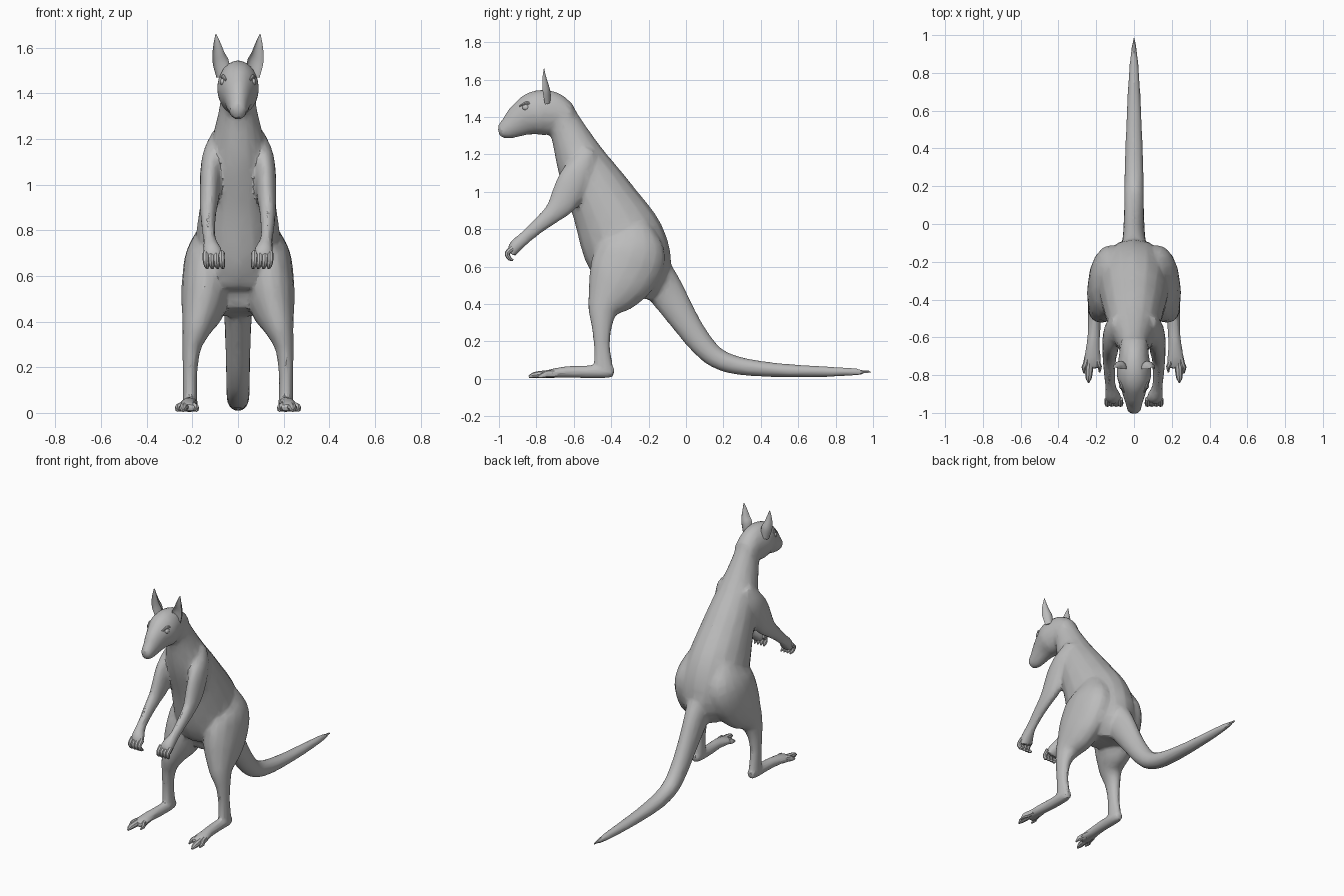
import bpy, bmesh, math
from mathutils import Vector

cube = bpy.data.objects.get("Cube")
if cube:
    bpy.data.objects.remove(cube, do_unlink=True)

grey = bpy.data.materials.new("warm_grey")
grey.use_nodes = True
tone = (0.5, 0.5, 0.5, 1)
grey.diffuse_color = tone
grey.node_tree.nodes["Principled BSDF"].inputs["Base Color"].default_value = tone


def spline(p, steps):
    """Catmull-Rom samples through rings of centre, half width and half depth."""
    p = [Vector(q) for q in p]
    p = [p[0] * 2 - p[1]] + p + [p[-1] * 2 - p[-2]]
    out = []
    for a, b, c, d in zip(p, p[1:], p[2:], p[3:]):
        for i in range(steps):
            t = i / steps
            out.append((b * 2 + (c - a) * t + (a * 2 - b * 5 + c * 4 - d) * t ** 2
                        + (b * 3 - a - c * 3 + d) * t ** 3) / 2)
    return out + [p[-2]]


def loft(name, rings, sides=16, steps=4, mirror=1, cup=1):
    """Closed tube of elliptical rings square to its path; cup hollows one side."""
    pts = spline([(r[0] * mirror, *r[1:]) for r in rings], steps)
    bm = bmesh.new()
    loops = []
    for i, p in enumerate(pts):
        tangent = (pts[min(i + 1, len(pts) - 1)] - pts[max(i - 1, 0)]).to_3d()
        tangent = Vector(tangent[:3]).normalized()
        u = Vector((1, 0, 0))
        u = (u - tangent * u.dot(tangent)).normalized()
        v = tangent.cross(u)
        loop = []
        for k in range(sides):
            a = math.tau * k / sides
            s = math.sin(a)
            s = s if s > 0 else s * cup
            loop.append(bm.verts.new(Vector(p[:3]) + u * max(p[3], .001) * math.cos(a)
                                     + v * max(p[4], .001) * s))
        loops.append(loop)
    for a, b in zip(loops, loops[1:]):
        for k in range(sides):
            n = (k + 1) % sides
            bm.faces.new((a[k], a[n], b[n], b[k]))
    bm.faces.new(loops[0])
    bm.faces.new(loops[-1])
    bmesh.ops.recalc_face_normals(bm, faces=bm.faces)
    mesh = bpy.data.meshes.new(name)
    bm.to_mesh(mesh)
    bm.free()
    mesh.materials.append(grey)
    obj = bpy.data.objects.new(name, mesh)
    bpy.context.collection.objects.link(obj)
    return obj


def select(objs):
    bpy.ops.object.select_all(action='DESELECT')
    for o in objs:
        o.select_set(True)
    bpy.context.view_layer.objects.active = objs[0]


def smooth(objs, angle):
    select(objs)
    bpy.ops.object.shade_smooth_by_angle(angle=math.radians(angle))


# Ring format: x, y, z, half width, half depth
torso = [(0, -.68, 1.41, .075, .09), (0, -.63, 1.32, .085, .097),
         (0, -.55, 1.14, .128, .14), (0, -.445, .95, .16, .18),
         (0, -.34, .74, .188, .225), (0, -.275, .57, .19, .2),
         (0, -.29, .44, .12, .12)]
head = [(0, -.62, 1.4, .07, .07), (0, -.71, 1.42, .082, .115),
        (0, -.8, 1.42, .092, .12), (0, -.88, 1.385, .066, .092),
        (0, -.94, 1.345, .047, .064), (0, -.985, 1.325, .036, .042),
        (0, -1.002, 1.32, .02, .022)]
tail = [(0, -.2, .6, .1, .11), (0, -.11, .47, .066, .098),
        (0, -.01, .315, .056, .076), (0, .08, .19, .053, .064),
        (0, .17, .108, .052, .055), (0, .3, .066, .05, .047),
        (0, .5, .046, .043, .037), (0, .7, .039, .034, .03),
        (0, .88, .037, .021, .022), (0, 1, .036, .004, .006)]
leg = [(.09, -.27, .82, .07, .09), (.12, -.285, .69, .108, .18),
       (.138, -.335, .57, .108, .185), (.152, -.39, .47, .098, .148),
       (.178, -.44, .38, .068, .088), (.202, -.45, .29, .042, .057),
       (.21, -.45, .18, .032, .043), (.21, -.443, .08, .032, .05),
       (.21, -.435, .03, .03, .045)]
foot = [(.21, -.385, .035, .022, .024), (.21, -.43, .037, .034, .034),
        (.21, -.55, .037, .034, .034), (.217, -.64, .036, .036, .031),
        (.22, -.72, .028, .047, .024), (.222, -.765, .022, .04, .018)]
arm = [(.075, -.52, 1.22, .04, .05), (.102, -.56, 1.13, .052, .075),
       (.12, -.605, 1.05, .046, .085), (.125, -.655, .95, .043, .077),
       (.13, -.71, .885, .036, .054), (.13, -.78, .825, .031, .041),
       (.124, -.86, .755, .028, .035), (.113, -.91, .71, .042, .036),
       (.105, -.932, .67, .044, .026)]
ear = [(.066, -.755, 1.47, .028, .03), (.074, -.765, 1.53, .036, .04),
       (.085, -.768, 1.57, .028, .034), (.092, -.766, 1.62, .015, .017),
       (.097, -.76, 1.66, .002, .002)]

# One continuous skin from the large parts
parts = [loft("body", torso), loft("head", head), loft("tail", tail)]
for m in (1, -1):
    parts += [loft("leg", leg, mirror=m), loft("foot", foot, mirror=m),
              loft("arm", arm, mirror=m)]
select(parts)
bpy.ops.object.join()
body = bpy.context.object
remesh = body.modifiers.new("skin", 'REMESH')
remesh.mode = 'VOXEL'
remesh.voxel_size = .011
soften = body.modifiers.new("soften", 'SMOOTH')
soften.factor = .5
soften.iterations = 5
reduce = body.modifiers.new("reduce", 'DECIMATE')
reduce.ratio = .14
bpy.ops.object.convert(target='MESH')
body = bpy.context.object
body.data.materials.clear()
body.data.materials.append(grey)
for face in body.data.polygons:
    face.material_index = 0
smooth([body], 22)

# Ears, eyes, fingers and toes
details = []
for m, side in ((1, "left"), (-1, "right")):
    details.append(loft(side + "_ear", ear, 12, 3, m, cup=-.6))
    for i in range(4):
        x = .072 + i * .023
        finger = [(x, -.925, .7, .014, .016), (x, -.955, .672, .014, .014),
                  (x - .004, -.945, .645, .012, .012), (x - .008, -.925, .634, .004, .005)]
        details.append(loft(f"{side}_finger_{i + 1}", finger, 8, 3, m))
    for name, x, y, w in (("inner", .182, -.785, .015), ("middle", .24, -.84, .022),
                          ("outer", .264, -.79, .017)):
        root = .22 + (x - .22) * .5
        toe = [(root, -.69, .028, w, .02), ((root + x) / 2, -.74, .026, w, .02),
               (x, y + .03, .02, w * .8, .016), (x, y, .01, .004, .006)]
        details.append(loft(f"{side}_{name}_toe", toe, 8, 3, m))
    bpy.ops.mesh.primitive_uv_sphere_add(segments=12, ring_count=8, radius=.02,
                                         location=(.066 * m, -.855, 1.45))
    eye = bpy.context.object
    eye.name = side + "_eye"
    eye.scale = (.7, 1, .8)
    eye.data.materials.append(grey)
    details.append(eye)
    # Brow ridge above the eye
    brow = [(.07, -.825, 1.468, .006, .006), (.064, -.855, 1.474, .01, .009),
            (.052, -.89, 1.458, .005, .005)]
    details.append(loft(side + "_brow", brow, 8, 3, m))
smooth(details, 40)
